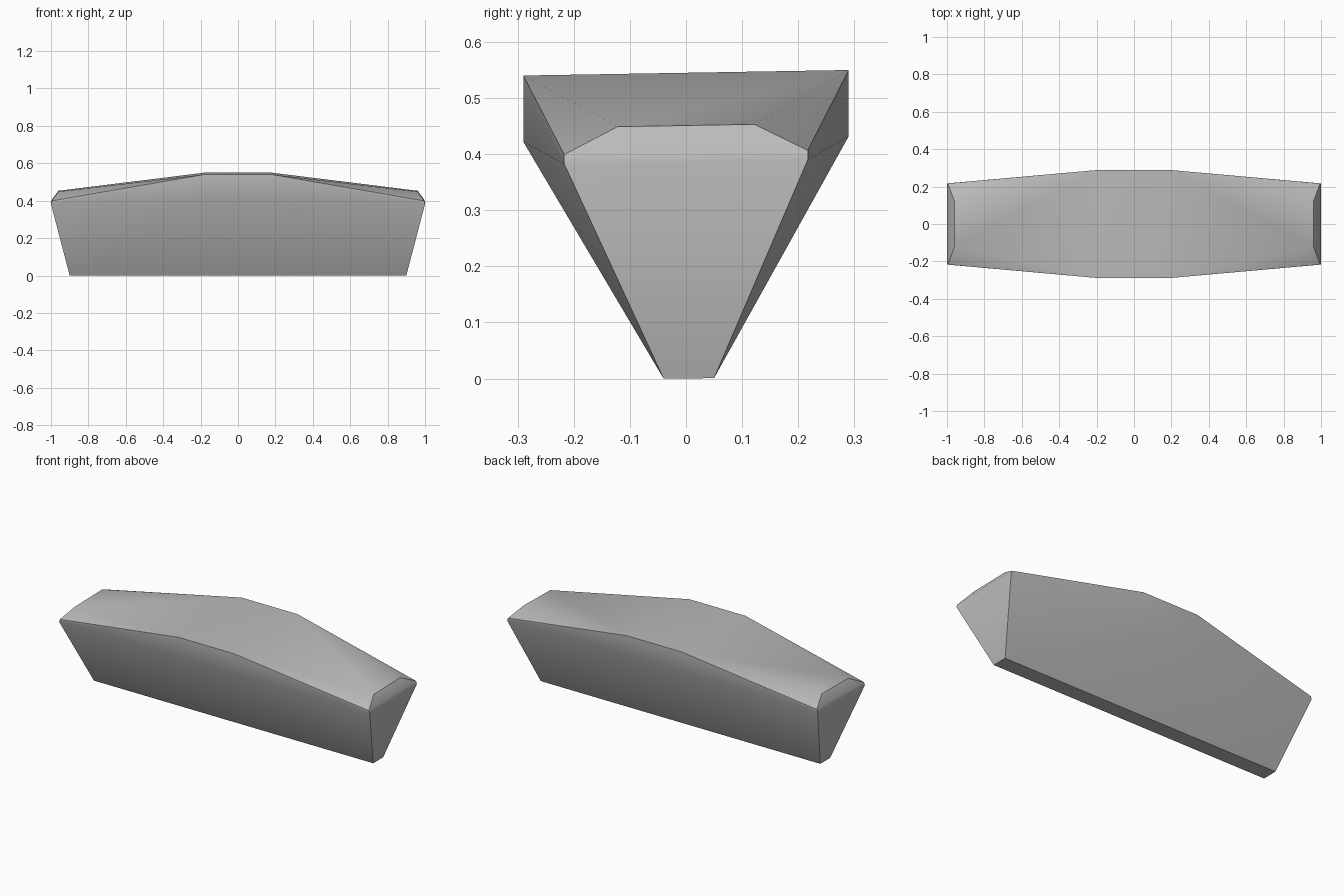
import bpy, bmesh, math

cube = bpy.data.objects.get("Cube")
if cube:
    bpy.data.objects.remove(cube, do_unlink=True)

# Plain grey material
grey = bpy.data.materials.new("plain_grey")
grey.use_nodes = True
colour = (0.5, 0.5, 0.5, 1)
grey.diffuse_color = colour
grey.node_tree.nodes["Principled BSDF"].inputs["Base Color"].default_value = colour

# One quarter of the block: half length, half width, height
corners = [
    (0.90, 0.045, 0.0),    # narrow base
    (0.18, 0.29, 0.427),   # widest lower bend
    (0.18, 0.29, 0.545),   # top ridge
    (1.00, 0.217, 0.386),  # end corner, lower
    (0.995, 0.217, 0.403), # end corner, upper
    (0.96, 0.122, 0.451),  # chamfer top
]
TILT = 0.017  # the back sits slightly higher

# Faceted, tapered block wrapped around the mirrored corners
bm = bmesh.new()
for x, y, z in corners:
    for sx in (-1, 1):
        for sy in (-1, 1):
            shift = 0.005 if z == 0 else 0
            bm.verts.new((sx * x, sy * y + shift, max(0, z + TILT * sy * y)))
bmesh.ops.convex_hull(bm, input=bm.verts)
bmesh.ops.dissolve_limit(bm, angle_limit=math.radians(0.5),
                         verts=bm.verts, edges=bm.edges)
bmesh.ops.recalc_face_normals(bm, faces=bm.faces)

mesh = bpy.data.meshes.new("tapered_block")
bm.to_mesh(mesh)
bm.free()
mesh.materials.append(grey)
block = bpy.data.objects.new("tapered_block", mesh)
bpy.context.collection.objects.link(block)

# Soft shading over the shallow bends, crisp main edges
bpy.context.view_layer.objects.active = block
block.select_set(True)
bpy.ops.object.shade_smooth_by_angle(angle=math.radians(36))
